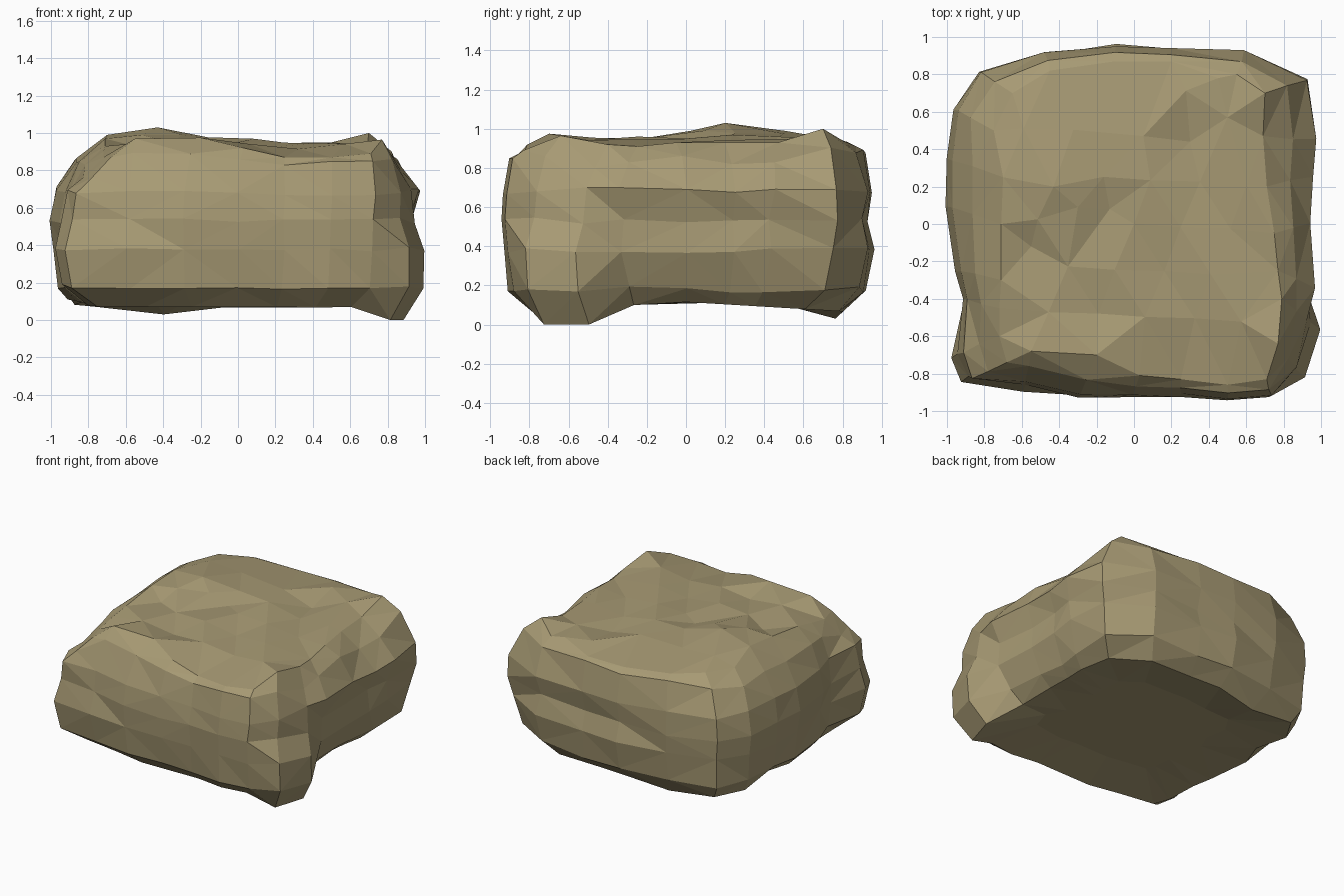
import bpy
import bmesh
import math
import random
from mathutils import Vector
from mathutils.geometry import delaunay_2d_cdt

random.seed(4)

default_cube = bpy.data.objects.get("Cube")
if default_cube:
    bpy.data.objects.remove(default_cube, do_unlink=True)

# Widest outline of the boulder, counter-clockwise from the front left corner
outline = [
    (-.92, -.845), (-.6, -.89), (-.3, -.93), (0, -.925), (.25, -.92),
    (.5, -.95), (.73, -.92), (.92, -.82), (1, -.56), (.96, -.34),
    (.94, 0), (.95, .25), (.97, .45), (.93, .77), (.59, .93),
    (.2, .94), (-.1, .955), (-.48, .92), (-.83, .82), (-.96, .61),
    (-1, .35), (-1, .1), (-.95, -.25), (-.91, -.4), (-.98, -.72),
]

# Rim where the sides turn into the top, one point per outline point
rim = [
    (-.68, -.74, .87), (-.55, -.68, .97), (-.2, -.7, .975), (.03, -.81, .92),
    (.25, -.83, .87), (.5, -.86, .87), (.71, -.83, .89), (.77, -.64, .965),
    (.79, -.4, .92), (.77, -.25, .91), (.75, -.05, .93), (.71, .2, .93),
    (.69, .47, .93), (.7, .7, 1), (.55, .8, .94), (.2, .87, .91),
    (-.1, .87, .91), (-.45, .82, .935), (-.65, .7, .95), (-.75, .5, .94),
    (-.7, .25, .99), (-.71, 0, .97), (-.71, -.3, .93), (-.72, -.45, .9),
    (-.72, -.6, .87),
]
count = len(outline)

# Side profiles: rim-to-outline blend of shoulder and upper side,
# then outline scale of waist, belly, low and foot
plain = (.55, .92, 1, .985, .955, .83)
leg = (.4, .65, .94, 1, .995, .885)
undercut = (.55, 1, .95, .955, .87, .785)
tucked = (.55, .95, 1, .97, .92, .79)
ledge = (.55, .94, .965, 1, .96, .84)
sloped = (.4, .75, .97, 1, .96, .82)
broad = (.55, .92, 1, .99, .97, .91)
heights = (.53, .38, .18)

profiles = [plain] * count
for profile, places in ((leg, (7, 8)), (undercut, (9, 10, 11, 12)),
                        (tucked, (13,)), (ledge, (14, 15, 16)),
                        (broad, (18, 19, 21, 22, 23)), (sloped, (24, 0, 1))):
    for place in places:
        profiles[place] = profile


def foot_height(i, y):
    if profiles[i] is leg:
        return 0
    if i == 17:
        return .03
    return .115 - .06 * abs(y)


def column(i):
    """Points of one column from the rim down to the foot."""
    top = Vector(rim[i])
    out = Vector((*outline[i], 0))
    shoulder, upper, *scales, foot_scale = profiles[i]
    inset = (top.xy - out.xy).length
    points = [top]
    # shoulder and upper side
    for blend, z in ((shoulder, top.z - .4 * inset), (upper, .55 + .15 * top.z)):
        p = top.lerp(out, blend)
        points.append(Vector((p.x, p.y, z)))
    # side, then foot
    for scale, z in zip(scales, heights):
        points.append(Vector((out.x * scale, out.y * scale, z)))
    foot = out * foot_scale
    points.append(Vector((foot.x, foot.y, foot_height(i, foot.y))))
    # uneven chips on the sides
    for p in points[1:-1]:
        p += Vector((random.uniform(-1, 1), random.uniform(-1, 1),
                     2 * random.uniform(-1, 1))) * .008
    return points


def top_height(x, y):
    hump = ((x + .43) ** 2 + (y - .2) ** 2) / .2
    return .93 + .09 * math.exp(-hump)


def top_points():
    """Slanted rows of alternating ridges and grooves across the top."""
    points = [Vector(p) for p in (
        (-.55, -.12, .93), (-.13, .08, .94), (-.3, .09, .99), (-.43, .2, 1.03),
        (.3, .44, .9), (.05, .47, .96), (.5, .57, .95), (.45, .78, .95))]
    along, across = Vector((.84, .54)), Vector((-.54, .84))
    for row in range(-5, 6):
        for step in range(-3, 4):
            shift = .2 if row % 2 else 0
            p = along * (step * .42 + shift) + across * (row * .15)
            if not (-.6 < p.x < .62 and -.6 < p.y < .72):
                continue
            if min((p - q.xy).length for q in points) < .13:
                continue
            ridge = .012 if row % 2 else -.012
            z = top_height(*p) + ridge + random.uniform(-.004, .004)
            points.append(Vector((p.x, p.y, z)))
    return points


bm = bmesh.new()

# Sides
columns = [[bm.verts.new(p) for p in column(i)] for i in range(count)]
for i, left in enumerate(columns):
    right = columns[(i + 1) % count]
    for j in range(len(left) - 1):
        bm.faces.new((left[j], left[j + 1], right[j + 1], right[j]))

# Top
cap = [c[0] for c in columns] + [bm.verts.new(p) for p in top_points()]
flat = [v.co.xy for v in cap]
result = delaunay_2d_cdt(flat, [], [list(range(count))], 1, .00001)
triangles, sources = result[2], result[3]
for tri in triangles:
    bm.faces.new([cap[sources[k][0]] for k in tri])

# Underside
under = [bm.verts.new((c[-1].co.x * .6, c[-1].co.y * .6, .115)) for c in columns]
for i in range(count):
    n = (i + 1) % count
    bm.faces.new((columns[i][-1], under[i], under[n], columns[n][-1]))
bm.faces.new(under)

bmesh.ops.triangulate(bm, faces=bm.faces[:], quad_method='BEAUTY')
bmesh.ops.recalc_face_normals(bm, faces=bm.faces[:])

mesh = bpy.data.meshes.new("boulder")
bm.to_mesh(mesh)
bm.free()
boulder = bpy.data.objects.new("boulder", mesh)
bpy.context.collection.objects.link(boulder)

# Stone colour
stone = bpy.data.materials.new("khaki stone")
stone.use_nodes = True
color = (.39, .325, .175, 1)
stone.diffuse_color = color
stone.node_tree.nodes["Principled BSDF"].inputs["Base Color"].default_value = color
mesh.materials.append(stone)
